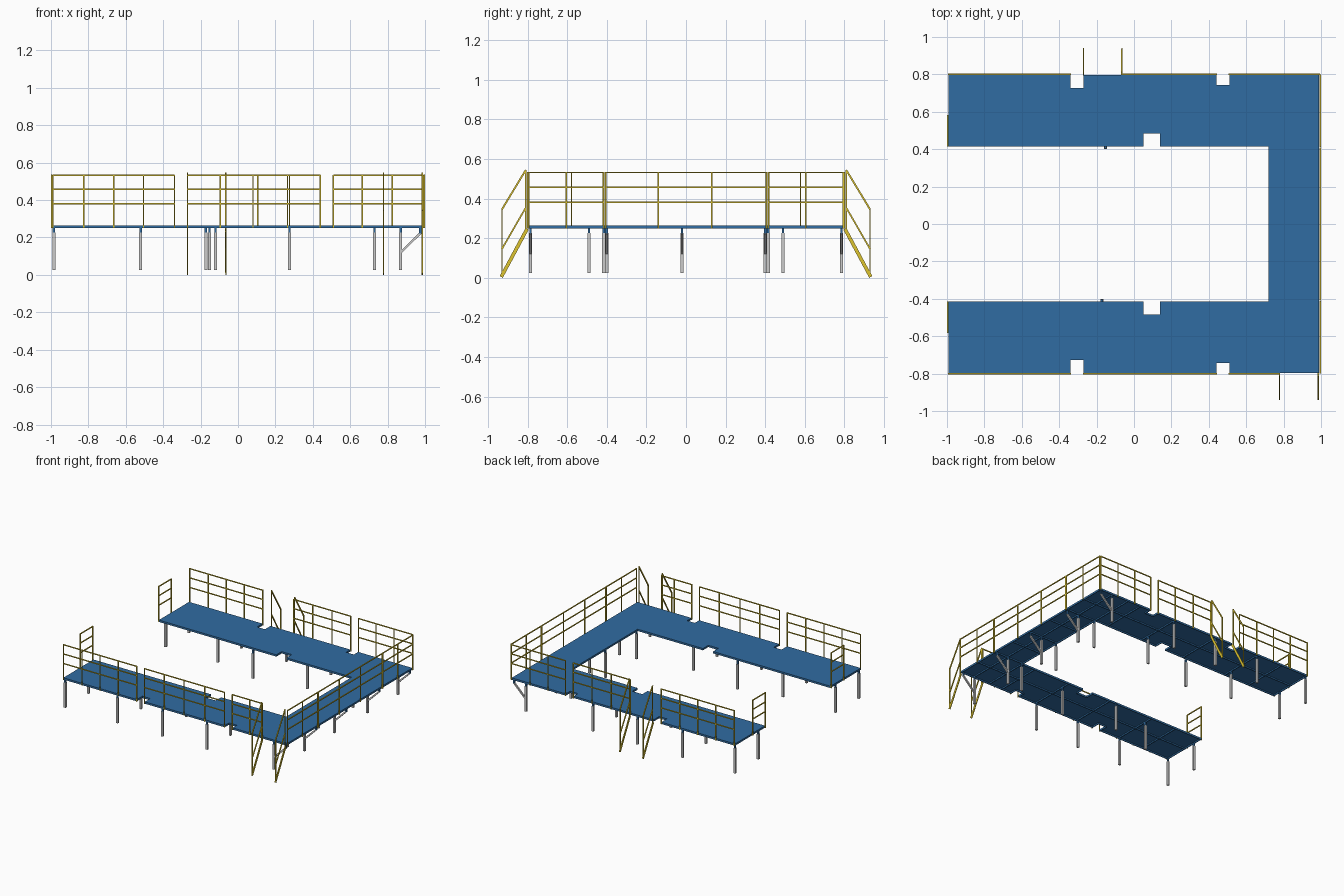
import bpy, bmesh
from mathutils import Vector, Matrix

if "Cube" in bpy.data.objects:
    bpy.data.objects.remove(bpy.data.objects["Cube"])


def material(name, col):
    m = bpy.data.materials.new(name)
    m.diffuse_color = (*col, 1)
    m.use_nodes = True
    m.node_tree.nodes["Principled BSDF"].inputs["Base Color"].default_value = m.diffuse_color
    return m


BLUE = material("deck_blue", (0.03, 0.15, 0.36))
YELLOW = material("rail_yellow", (0.72, 0.55, 0.03))


def finish(name, bm, mat=None):
    bmesh.ops.recalc_face_normals(bm, faces=bm.faces)
    me = bpy.data.meshes.new(name)
    bm.to_mesh(me)
    bm.free()
    ob = bpy.data.objects.new(name, me)
    bpy.context.collection.objects.link(ob)
    if mat:
        me.materials.append(mat)
    return ob


def bar(bm, a, b, w=0.007, h=0.007):
    """Straight rectangular bar from a to b; w is horizontal, h the other way."""
    a, b = Vector(a), Vector(b)
    d = b - a
    z = d.normalized()
    side = z.cross(Vector((0, 0, 1)))
    side = Vector((1, 0, 0)) if side.length < 1e-4 else side.normalized()
    up = z.cross(side)
    rot = Matrix((side, up, z)).transposed().to_4x4()
    mat = Matrix.Translation((a + b) / 2) @ rot @ Matrix.Diagonal((w, h, d.length, 1))
    bmesh.ops.create_cube(bm, size=1, matrix=mat)


# Deck plate: half outline (y > 0), mirrored to a full U with notches
L, R, OUT, INN = -0.993, 0.99, 0.797, 0.415
half = [(0.72, INN), (0.14, INN), (0.14, 0.483), (0.05, 0.483), (0.05, INN),
        (L, INN), (L, OUT), (-0.34, OUT), (-0.34, 0.727), (-0.27, 0.727),
        (-0.27, OUT), (0.44, OUT), (0.44, 0.742), (0.51, 0.742), (0.51, OUT), (R, OUT)]
outline = half + [(x, -y) for x, y in reversed(half)]
bm = bmesh.new()
f = bm.faces.new([bm.verts.new((x, y, 0.261)) for x, y in outline])
ext = bmesh.ops.extrude_face_region(bm, geom=[f])
bmesh.ops.translate(bm, vec=(0, 0, 0.004),
                    verts=[v for v in ext["geom"] if isinstance(v, bmesh.types.BMVert)])
finish("deck_plate", bm, BLUE)

# Edge channel below the plate, kept just inside the outline
bm = bmesh.new()
area = sum(p[0] * q[1] - q[0] * p[1] for p, q in zip(outline, outline[1:] + outline[:1]))
for p, q in zip(outline, outline[1:] + outline[:1]):
    d = Vector((q[0] - p[0], q[1] - p[1])).normalized()
    n = Vector((-d.y, d.x)) * (0.003 if area > 0 else -0.003)
    bar(bm, (p[0] + n.x, p[1] + n.y, 0.2555), (q[0] + n.x, q[1] + n.y, 0.2555), 0.006, 0.011)
finish("deck_edge_frame", bm, BLUE)

# Joists under the deck
bm = bmesh.new()
Z = 0.256
for s in (1, -1):
    for x in (-0.75, -0.52, -0.12, 0.275, 0.60, 0.72):
        bar(bm, (x, s * INN, Z), (x, s * OUT, Z), 0.008, 0.010)
    bar(bm, (L, s * 0.605, Z), (R, s * 0.605, Z), 0.008, 0.010)
for y in (-0.41, -0.21, -0.02, 0.21, 0.41):
    bar(bm, (0.72, y, Z), (R, y, Z), 0.008, 0.010)
bar(bm, (0.87, -OUT, Z), (0.87, OUT, Z), 0.008, 0.010)
finish("deck_joists", bm, BLUE)

# Legs with blue heads, and braces on the overhanging right side
legs = [(0.73, -0.02), (0.87, -0.02)]
for s in (1, -1):
    legs += [(x, s * 0.785) for x in (-0.985, -0.52, -0.12, 0.275, 0.87)]
    legs += [(x, s * 0.49) for x in (-0.985, -0.52, 0.275)]
    legs += [(-0.152 if s > 0 else -0.172, s * 0.41), (0.73, s * 0.415), (0.87, s * 0.40)]
leg_bm, head_bm, brace_bm = bmesh.new(), bmesh.new(), bmesh.new()
for x, y in legs:
    bar(leg_bm, (x, y, 0.025), (x, y, 0.226), 0.016, 0.016)
    bar(head_bm, (x, y, 0.226), (x, y, 0.252), 0.012, 0.012)
    if x == 0.87:
        bar(brace_bm, (x, y, 0.12), (0.978, y, 0.226), 0.012, 0.012)
        bar(head_bm, (0.975, y, 0.222), (0.975, y, 0.252), 0.012, 0.012)
finish("legs", leg_bm)
finish("leg_heads", head_bm, BLUE)
finish("leg_braces", brace_bm)

# Guard rails: each panel has posts at the given stations and three rails
RAILS = (0.532, 0.458, 0.381)


def guard(name, stations, place):
    bm = bmesh.new()
    for t in stations:
        bar(bm, (*place(t), 0.25), (*place(t), 0.535))
    for z in RAILS:
        bar(bm, (*place(stations[0]), z), (*place(stations[-1]), z))
    finish(name, bm, YELLOW)


def along_x(y):
    return lambda t: (t, y)


def along_y(x):
    return lambda t: (x, t)


west = (-0.99, -0.825, -0.665, -0.505, -0.34)
guard("back_rail_left", west, along_x(0.80))
guard("back_rail_middle", (-0.065, 0.105, 0.275, 0.44), along_x(0.80))
guard("back_rail_right", (0.51, 0.665, 0.825, 0.99), along_x(0.80))
guard("front_rail_left", west, along_x(-0.80))
guard("front_rail_middle", (-0.27, -0.095, 0.08, 0.265, 0.44), along_x(-0.80))
guard("front_rail_right", (0.51, 0.665, 0.778), along_x(-0.80))
guard("side_rail_middle", (-0.405, -0.14, 0.13, 0.405), along_y(0.9965))
for s, side in ((1, "back"), (-1, "front")):
    guard("side_rail_" + side, (s * 0.415, s * 0.605, s * 0.795), along_y(0.9965))
    guard("end_rail_" + side, (s * 0.418, s * 0.578), along_y(-0.9965))


# Access ladder sides: stringer, upright, sloping rails and lower post
def ladder_side(name, x, s):
    bm = bmesh.new()
    bar(bm, (x, s * 0.802, 0.248), (x, s * 0.933, 0.0045), 0.006, 0.018)
    bar(bm, (x, s * 0.810, 0.23), (x, s * 0.810, 0.545))
    bar(bm, (x, s * 0.929, 0.01), (x, s * 0.929, 0.345))
    bar(bm, (x, s * 0.809, 0.545), (x, s * 0.930, 0.345), 0.007, 0.009)
    bar(bm, (x, s * 0.809, 0.355), (x, s * 0.930, 0.145), 0.007, 0.008)
    finish(name, bm, YELLOW)


for s, side, xs in ((1, "back", (-0.27, -0.065)), (-1, "front", (0.778, 0.985))):
    for x, end in zip(xs, ("left", "right")):
        ladder_side(f"{side}_ladder_{end}", x, s)
